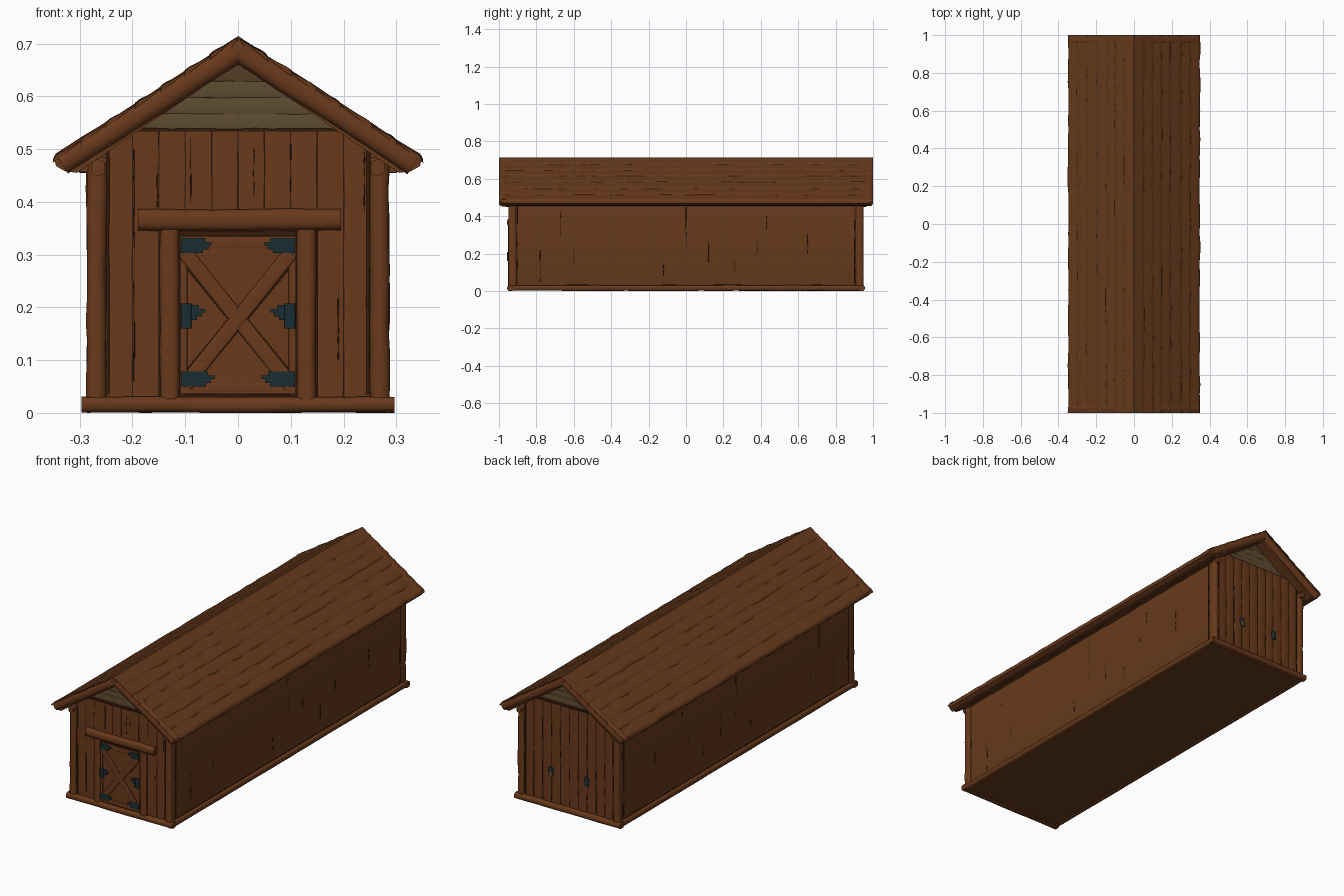
import bpy, bmesh, math, random
from mathutils import Vector

random.seed(4)
cube = bpy.data.objects.get("Cube")
if cube:
    bpy.data.objects.remove(cube, do_unlink=True)


def material(name, rgb):
    lin = [(c / 255) ** 2.2 for c in rgb] + [1]
    m = bpy.data.materials.new(name)
    m.use_nodes = True
    m.diffuse_color = lin
    bsdf = next(n for n in m.node_tree.nodes if n.type == 'BSDF_PRINCIPLED')
    bsdf.inputs["Base Color"].default_value = lin
    bsdf.inputs["Roughness"].default_value = 0.9
    return m


WOOD = material("barn_wood", (105, 60, 33))
AGED = material("aged_wood", (102, 60, 33))
DARK = material("dark_crevice", (56, 32, 19))
GABLE = material("weathered_gable", (94, 77, 51))
GABLE_BROWN = material("brown_gable", (84, 65, 42))
IRON = material("blue_iron", (31, 49, 54))
X, Y, Z = Vector((1, 0, 0)), Vector((0, 1, 0)), Vector((0, 0, 1))


def finish(name, bm, mat, smooth=True):
    bmesh.ops.recalc_face_normals(bm, faces=bm.faces)
    me = bpy.data.meshes.new(name)
    bm.to_mesh(me)
    bm.free()
    me.materials.append(mat)
    ob = bpy.data.objects.new(name, me)
    bpy.context.scene.collection.objects.link(ob)
    if smooth:
        bpy.ops.object.select_all(action='DESELECT')
        ob.select_set(True)
        bpy.context.view_layer.objects.active = ob
        bpy.ops.object.shade_smooth_by_angle(angle=math.radians(50))
    return ob


def add_beam(bm, a, b, width, depth, normal=Y, wobble=0.0, segs=1, rounding=0.4):
    """Board with rounded edges from a to b; depth runs along normal."""
    a, b = Vector(a), Vector(b)
    side = (b - a).normalized().cross(normal).normalized()
    w, d = width / 2, depth / 2
    r = rounding * min(width, depth)
    shape = []
    for quarter, (sx, sy) in enumerate(((1, 1), (-1, 1), (-1, -1), (1, -1))):
        for step in range(4):
            t = math.radians(90 * quarter + 30 * step)
            shape.append((sx * (w - r) + r * math.cos(t), sy * (d - r) + r * math.sin(t)))
    rings = []
    for i in range(segs + 1):
        mid = a.lerp(b, i / segs) + side * random.uniform(-wobble, wobble)
        grow = 1 + random.uniform(-wobble, wobble) / w
        rings.append([bm.verts.new(mid + side * u * grow + normal * v) for u, v in shape])
    for p, q in zip(rings, rings[1:]):
        for k in range(len(shape)):
            bm.faces.new((p[k], p[k - 1], q[k - 1], q[k]))
    bm.faces.new(rings[0])
    bm.faces.new(rings[-1])


def beam(name, *args, mat=WOOD, **kw):
    bm = bmesh.new()
    add_beam(bm, *args, **kw)
    return finish(name, bm, mat)


def prism(name, profile, y0, y1, mat):
    """Extrude an x-z profile along y."""
    bm = bmesh.new()
    f = bm.faces.new([bm.verts.new((x, y0, z)) for x, z in profile])
    new = bmesh.ops.extrude_face_region(bm, geom=[f])["geom"]
    bmesh.ops.translate(bm, vec=(0, y1 - y0, 0),
                        verts=[v for v in new if isinstance(v, bmesh.types.BMVert)])
    return finish(name, bm, mat, False)


# Main body, with the weathered gable ends above the walls
prism("wall_core", [(-.275, .005), (.275, .005), (.275, .485), (-.275, .485)], -.925, .925, WOOD)
prism("gable_core", [(-.27, .484), (.27, .484), (0, .68)], -.918, .918, GABLE_BROWN)

# Roof slab with rounded verge logs that cross at the ridge
slab = [(0, .707), (.338, .486), (.347, .478), (.345, .468), (.328, .458), (.305, .455), (0, .663)]
prism("roof_slab", slab + [(-x, z) for x, z in slab[-2:0:-1]], -.985, .985, AGED)
for end, y in (("front", -.975), ("back", .975)):
    for side, s in (("left", 1), ("right", -1)):
        beam(f"{end}_{side}_verge_log", (-s * .012, y, .694), (s * .334, y, .472), .044, .05,
             wobble=.0012, segs=7)

# Overlapping shingle courses with soft, uneven lower edges
down = Vector((.345, 0, -.226)).normalized()
up = Vector((.548, 0, .837))
crest = Vector((0, 0, .705))
edges = [0, .06, .117, .172, .228, .296, .355, .411]
for side, s in (("left", 1), ("right", -1)):
    bm = bmesh.new()
    for row, (d0, d1) in enumerate(zip(edges, edges[1:])):
        prev = None
        for i in range(41):
            end = d1 + random.uniform(-.004, .003)
            lift = random.uniform(.007, .010)
            start = Vector((0, 0, .714)) if row == 0 else crest + down * (d0 - .012) + up * .005
            pts = [start, crest + down * (d0 + d1) / 2 + up * (lift * .8),
                   crest + down * (end - .012) + up * lift,
                   crest + down * (end - .004) + up * (lift - .001),
                   crest + down * (end + .002) + up * (lift - .004),
                   crest + down * (end + .007) - up * .001]
            cur = [bm.verts.new((s * p.x, -1 + i * .05, p.z)) for p in pts]
            if prev:
                for k in range(5):
                    bm.faces.new((prev[k], prev[k + 1], cur[k + 1], cur[k]))
            if i in (0, 40):
                bm.faces.new(cur)
            prev = cur
    finish(f"{side}_shingles", bm, AGED)

# Plank cladding and gable clapboards on both ends
for end, s in (("front", -1), ("back", 1)):
    bm = bmesh.new()
    for i in range(10):
        x = -.225 + i * .05
        add_beam(bm, (x, s * .928, .02), (x, s * .928, .533), .0505,
                 .018 + random.uniform(0, .003), wobble=.0005, segs=8,
                 rounding=.08 if s < 0 else .2)
    finish(f"{end}_planks", bm, WOOD)
    for i, z in enumerate((.551, .582, .613, .644)):
        half = (.675 - z) / .68 + .03
        beam(f"{end}_gable_clapboard_{i + 1}", (-half, s * .919, z), (half, s * .919, z),
             .0325, .01, mat=GABLE if i < 3 else GABLE_BROWN, wobble=.001, segs=8, rounding=.2)
    beam(f"{end}_gable_shadow_line", (-.19, s * .928, .535), (.19, s * .928, .535), .007, .016,
         mat=DARK, wobble=.001, segs=12)
    # Sill, corner posts and eave brackets
    beam(f"{end}_sill", (-.297, s * .938, .0155), (.297, s * .938, .0155), .029, .036,
         wobble=.0008, segs=10)
    for side, t in (("left", 1), ("right", -1)):
        beam(f"{end}_{side}_corner_post", (t * .268, s * .927, .02), (t * .268, s * .927, .475),
             .037, .046, wobble=.0015, segs=9)
        beam(f"{end}_{side}_post_gap", (t * .2465, s * .9365, .035), (t * .2465, s * .9365, .5),
             .006, .006, mat=DARK, wobble=.0008, segs=8)
        beam(f"{end}_{side}_side_gap", (t * .28, s * .9, .035), (t * .28, s * .9, .46),
             .005, .004, normal=X, mat=DARK, wobble=.0005, segs=8)
        beam(f"{end}_{side}_eave_bracket", (t * .265, s * .92, .465), (t * .265, s * .965, .465),
             .026, .03, normal=Z)

# Long side walls: sill, flush boarding, sparse cracks and a ragged eave lip
crack_spots = [(-.78, .05, .22), (-.67, .3, .43), (-.6, .14, .22), (-.12, .08, .15), (0, .22, .45),
               (.12, .15, .26), (.26, .1, .17), (.38, .2, .27), (.43, .33, .4), (.65, .2, .31)]
for side, s in (("left", 1), ("right", -1)):
    beam(f"{side}_sill", (s * .283, -.95, .0155), (s * .283, .945, .0155), .029, .028,
         normal=X, mat=AGED, wobble=.0006, segs=24)
    beam(f"{side}_sill_shadow", (s * .28, -.9, .031), (s * .28, .9, .031), .004, .004,
         normal=X, mat=DARK, wobble=.0004, segs=24)
    beam(f"{side}_boarding", (s * .274, -.91, .25), (s * .274, .91, .25), .46, .0135,
         normal=X, mat=AGED, rounding=.04)
    bm = bmesh.new()
    for y, z0, z1 in crack_spots:
        add_beam(bm, (s * .2795, y, z0), (s * .2795, y, z1), .004, .004, normal=X,
                 wobble=.001, segs=4)
    finish(f"{side}_cracks", bm, DARK)
    beam(f"{side}_eave_lip", (s * .288, -.94, .464), (s * .288, .94, .464), .012, .03,
         normal=X, mat=AGED, wobble=.002, segs=40)

# Grooves on the end walls
bm = bmesh.new()
for x, z0, z1 in ((-.197, .06, .5), (-.153, .39, .47), (-.09, .4, .52), (.03, .41, .5),
                  (.1, .39, .51), (.19, .1, .24), (.24, .38, .5)):
    add_beam(bm, (x, -.9385, z0), (x, -.9385, z1), .002, .004, wobble=.0006, segs=6)
for i in range(9):
    x = -.2 + i * .05
    add_beam(bm, (x, .936, .04), (x, .936, random.uniform(.3, .52)), .002, .004,
             wobble=.001, segs=9)
finish("end_wall_grooves", bm, DARK)

# Door with dark reveal, frame, lintel and cross braces
beam("door_reveal", (0, -.938, .03), (0, -.938, .345), .304, .006, mat=DARK, rounding=.1)
beam("door_panel", (0, -.94, .034), (0, -.94, .336), .218, .012, rounding=.1)
for side, s in (("left", 1), ("right", -1)):
    beam(f"door_{side}_post", (s * .13, -.938, .025), (s * .13, -.938, .348), .036, .03,
         wobble=.001, segs=7)
    beam(f"door_{side}_stile", (s * .103, -.946, .036), (s * .103, -.946, .335), .014, .006,
         rounding=.2)
    beam(f"door_{side}_brace_shadow", (-s * .097, -.9455, .06), (s * .097, -.9455, .295),
         .031, .003, mat=DARK, rounding=.1)
    beam(f"door_{side}_brace", (-s * .1, -.947, .053), (s * .1, -.947, .303), .028, .009 + s * .001)
for name, z in (("top", .324), ("bottom", .046)):
    beam(f"door_{name}_rail", (-.1, -.9455, z), (.1, -.9455, z), .022, .006, rounding=.2)
beam("door_lintel", (-.19, -.939, .366), (.195, -.939, .366), .041, .036, wobble=.001, segs=8)

# Ragged flat iron hinges with a worn patch, and door handles
for side, s in (("left", 1), ("right", -1)):
    for level, z, reach in (("top", .317, .05), ("middle", .19, .062), ("bottom", .064, .045)):
        bm = bmesh.new()
        for k, inset in enumerate((.012, 0, .006, .016)):
            zz = z + .0105 - k * .007
            add_beam(bm, (s * .108, -.951, zz), (s * (reach + inset), -.951, zz), .0074, .004,
                     rounding=.05)
        finish(f"{side}_{level}_hinge", bm, IRON)
    beam(f"front_{side}_handle", (s * .098, -.953, .16), (s * .098, -.953, .207), .02, .01,
         mat=IRON, wobble=.001, segs=3)
    # Handles on the rear wall
    beam(f"back_{side}_handle", (s * .1, .94, .165), (s * .1, .94, .207), .022, .012,
         mat=IRON, wobble=.001, segs=3)
beam("back_latch_plate", (.1, .944, .163), (.1, .944, .188), .022, .008, mat=GABLE)
